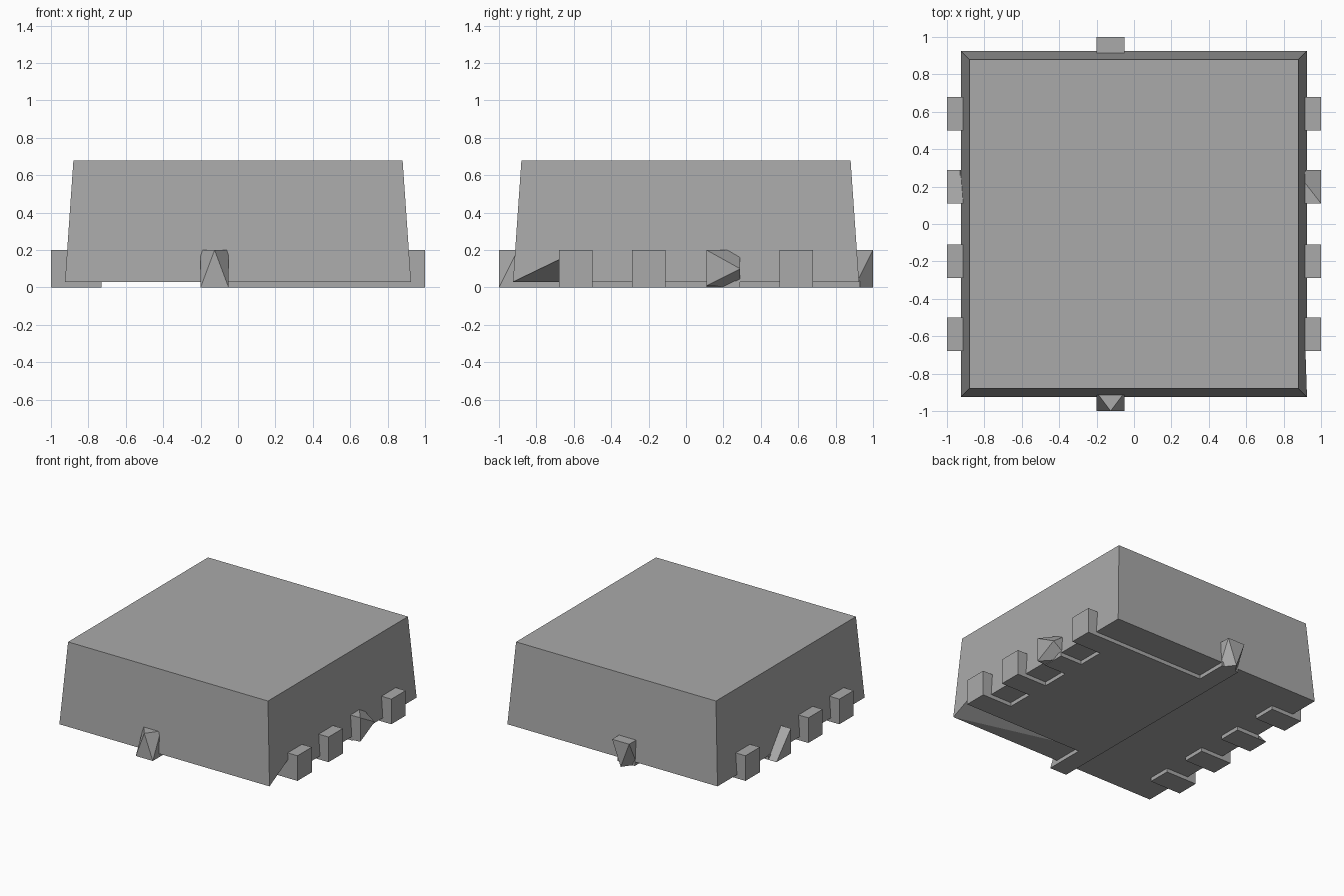
import bpy, bmesh

if "Cube" in bpy.data.objects:
    bpy.data.objects.remove(bpy.data.objects["Cube"], do_unlink=True)

grey = bpy.data.materials.new("plain_grey")
grey.use_nodes = True
grey.diffuse_color = (0.4, 0.4, 0.4, 1)
grey.node_tree.nodes["Principled BSDF"].inputs["Base Color"].default_value = (0.4, 0.4, 0.4, 1)


def hull(name, points):
    """Convex solid around a few corner points."""
    bm = bmesh.new()
    for p in points:
        bm.verts.new(p)
    bmesh.ops.convex_hull(bm, input=bm.verts)
    bmesh.ops.dissolve_limit(bm, angle_limit=0.001, verts=bm.verts, edges=bm.edges)
    bmesh.ops.recalc_face_normals(bm, faces=bm.faces)
    mesh = bpy.data.meshes.new(name)
    bm.to_mesh(mesh)
    bm.free()
    mesh.materials.append(grey)
    ob = bpy.data.objects.new(name, mesh)
    bpy.context.collection.objects.link(ob)
    return ob


def box(name, x, y, z):
    return hull(name, [(a, b, c) for a in x for b in y for c in z])


# Tapered body
BASE, TOP, WIDE, NARROW = 0.03, 0.68, 0.925, 0.88
H, HALF = 0.2, 0.09
body = hull("body", [(sx * w, sy * w, z) for w, z in ((WIDE, BASE), (NARROW, TOP))
                     for sx in (-1, 1) for sy in (-1, 1)])

# Sloping chamfer under one corner of the body
cutter = hull("corner_cutter", [(WIDE, -WIDE, BASE), (0.93, -0.68, 0.15),
                                (0, -0.68, BASE), (0.95, -0.68, -0.02),
                                (0.96, -0.93, 0.0)])
cutter.hide_render = True
cutter.hide_viewport = True
cut = body.modifiers.new("corner_cut", "BOOLEAN")
cut.operation = "DIFFERENCE"
cut.object = cutter

# Contact pad and centre strip underneath
box("contact_pad", (-0.06, 0.74), (-0.68, 0.68), (0, 0.035))
box("centre_strip", (-0.2, -0.05), (-0.93, 0.93), (0, 0.035))

# Side leads, with a flat foot running under the body
for side, label in ((-1, "right"), (1, "left")):
    for i, y in enumerate((-0.59, -0.2, 0.2, 0.59)):
        lo, hi = y - HALF, y + HALF
        inner, outer = side * 0.86, side
        box(f"{label}_foot_{i}", (side * 0.73, side * 0.93), (lo, hi), (0, 0.035))
        name = f"{label}_lead_{i}"
        if i != 2:
            box(name, (inner, outer), (lo, hi), (0, H))
        elif side < 0:
            # Ramp-shaped lead
            hull(name, [(x, a, z) for x in (inner, outer)
                        for a, z in ((lo, 0), (hi, 0), (lo, H))])
        else:
            # Pointed lead
            hull(name, [(inner, a, z) for a in (lo, hi) for z in (0, H)]
                 + [(outer, lo, H), (outer, lo, 0.01), (outer, hi, 0.1)])

# End leads: one narrows upward, the other downward
for name, s, tip, flat in (("front_lead", -1, H, 0), ("back_lead", 1, 0, H)):
    hull(name, [(x, s * 0.9, z) for x in (-0.2, -0.05) for z in (0, H)]
         + [(-0.2, s, flat), (-0.05, s, flat), (-0.125, s, tip)])
